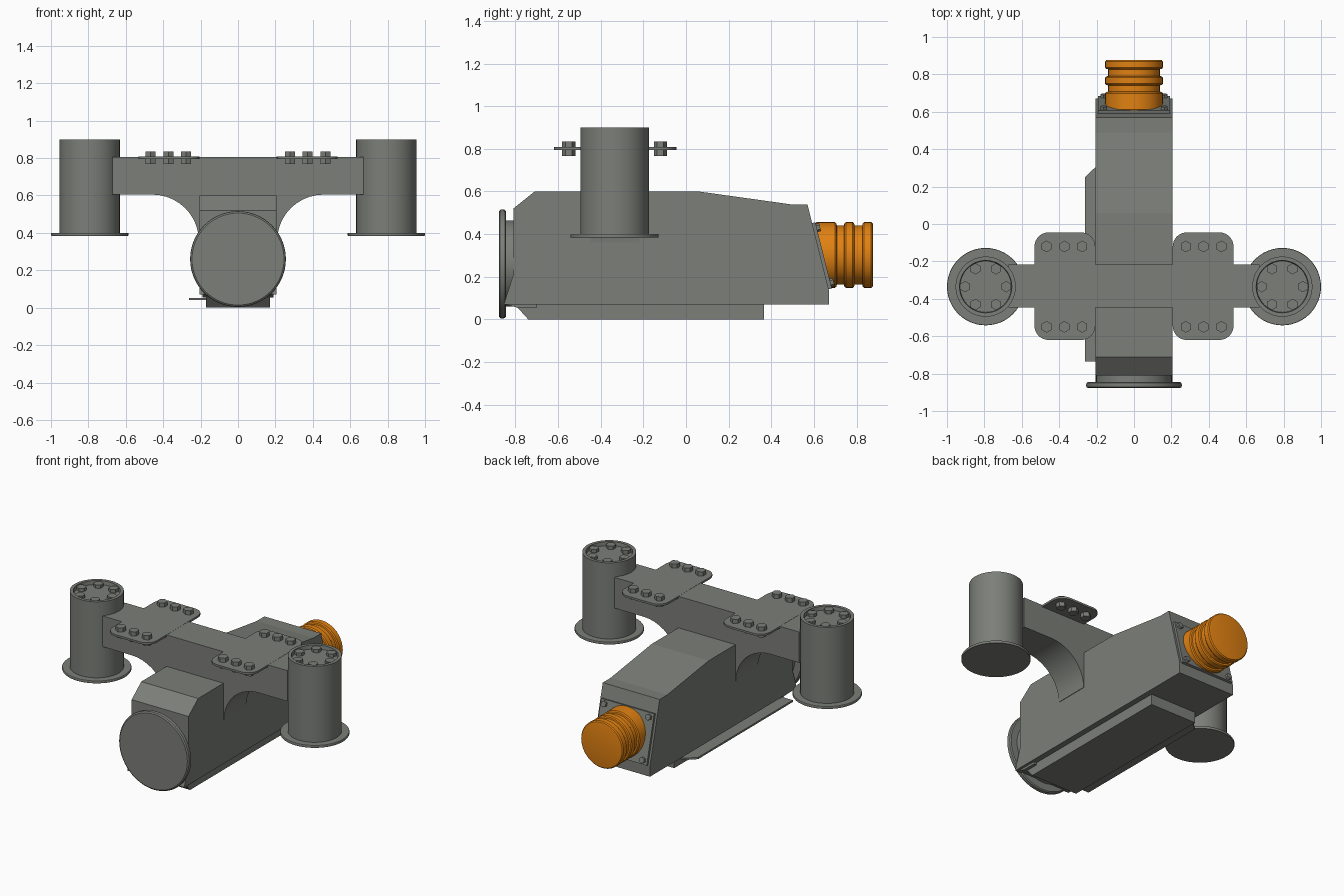
import bpy, bmesh, math
from mathutils import Matrix, Vector

if "Cube" in bpy.data.objects:
    bpy.data.objects.remove(bpy.data.objects["Cube"])


def material(name, rgb):
    m = bpy.data.materials.new(name)
    m.diffuse_color = (*rgb, 1)
    m.use_nodes = True
    m.node_tree.nodes["Principled BSDF"].inputs["Base Color"].default_value = m.diffuse_color
    return m


GREY = material("grey_steel", (0.20, 0.21, 0.19))
ORANGE = material("orange_rubber", (0.75, 0.22, 0.006))


def finish(name, bm, mat, smooth=True, matrix=None):
    bmesh.ops.recalc_face_normals(bm, faces=bm.faces)
    me = bpy.data.meshes.new(name)
    bm.to_mesh(me)
    bm.free()
    me.materials.append(mat)
    ob = bpy.data.objects.new(name, me)
    bpy.context.collection.objects.link(ob)
    if matrix:
        ob.matrix_world = matrix
    if smooth:
        bpy.ops.object.select_all(action='DESELECT')
        ob.select_set(True)
        bpy.context.view_layer.objects.active = ob
        bpy.ops.object.shade_smooth_by_angle(angle=math.radians(32))
    return ob


def extrude(name, pts, axis, a, b, mat=GREY, smooth=False, matrix=None):
    """Extrude a 2D profile along an axis; the profile uses the other two axes."""
    bm = bmesh.new()
    def co(p, d):
        q = list(p)
        q.insert(axis, d)
        return q
    lo = [bm.verts.new(co(p, a)) for p in pts]
    hi = [bm.verts.new(co(p, b)) for p in pts]
    bm.faces.new(lo)
    bm.faces.new(hi)
    n = len(pts)
    for i in range(n):
        j = (i + 1) % n
        bm.faces.new((lo[i], lo[j], hi[j], hi[i]))
    return finish(name, bm, mat, smooth, matrix)


def lathe(name, prof, matrix, mat=GREY, n=48):
    """Spin (radius, height) points round local z and cap both ends."""
    bm = bmesh.new()
    rings = [[bm.verts.new((r * math.cos(2 * math.pi * i / n), r * math.sin(2 * math.pi * i / n), h))
              for i in range(n)] for r, h in prof]
    for p, q in zip(rings, rings[1:]):
        for i in range(n):
            j = (i + 1) % n
            bm.faces.new((p[i], p[j], q[j], q[i]))
    bm.faces.new(rings[0])
    bm.faces.new(rings[-1])
    return finish(name, bm, mat, True, matrix)


def hexagon(name, r, z0, z1, matrix):
    pts = [(r * math.cos(math.radians(30 + 60 * i)), r * math.sin(math.radians(30 + 60 * i))) for i in range(6)]
    return extrude(name, pts, 2, z0, z1, matrix=matrix)


def arc(cx, cy, rx, ry, a0, a1, n):
    return [(cx + rx * math.cos(math.radians(a0 + (a1 - a0) * i / n)),
             cy + ry * math.sin(math.radians(a0 + (a1 - a0) * i / n))) for i in range(n + 1)]


def along_y(y, z):
    return Matrix.Translation((0, y, z)) @ Matrix.Rotation(-math.pi / 2, 4, 'X')


# Main housing, side profile in (y, z)
extrude("main_housing", [(-0.81, 0.52), (-0.71, 0.60), (0.06, 0.60), (0.49, 0.54), (0.57, 0.54),
                         (0.67, 0.14), (0.67, 0.07), (-0.855, 0.07), (-0.81, 0.21)], 0, -0.207, 0.207)
extrude("front_lip", [(-0.855, 0.072), (-0.70, 0.072), (-0.70, 0.055), (-0.79, 0.055)], 0, -0.19, 0.19)

# Bottom slab and the one-sided ledge
extrude("bottom_slab", [(-0.79, 0.075), (-0.79, 0.055), (-0.74, 0), (0.365, 0), (0.365, 0.075)], 0, -0.17, 0.17)
extrude("side_ledge", [(-0.263, -0.735), (-0.263, 0.25), (-0.205, 0.305), (-0.15, 0.305), (-0.15, -0.735)],
        2, 0.04, 0.052)

# Cross arm with curved gussets, front profile in (x, z)
half = [(0.20, 0.36)] + arc(0.46, 0.36, 0.25, 0.245, 180, 90, 10) + [(0.672, 0.605), (0.672, 0.807)]
extrude("cross_arm", half + [(-x, z) for x, z in reversed(half)], 1, -0.447, -0.217, smooth=True)

# Round front plate on a short stem
lathe("front_stem", [(0.202, 0), (0.202, 0.06)], along_y(-0.85, 0.262))
lathe("front_disc", [(0.246, 0), (0.254, 0.006), (0.256, 0.014), (0.254, 0.028), (0.247, 0.034)],
      along_y(-0.878, 0.26), n=64)

# Sloped rear mounting plate with corner bolts
slope = Vector((0, -0.10, 0.40)).normalized()
normal = Vector((0, 0.40, 0.10)).normalized()
mid = Vector((0, 0.632, 0.297))
frame = Matrix((Vector((-1, 0, 0)), slope, normal)).transposed().to_4x4()
frame.translation = mid
extrude("rear_plate", [(-0.193, -0.16), (0.193, -0.16), (0.193, 0.16), (-0.193, 0.16)], 2, -0.01, 0.014,
        matrix=frame)
for sx in (-1, 1):
    for sy in (-1, 1):
        hexagon("rear_bolt", 0.02, 0.01, 0.03, frame @ Matrix.Translation((sx * 0.162, sy * 0.133, 0)))

# Orange ribbed buffer
ribs = [(0.150, 0.0)]
for a, b in ((0.005, 0.105), (0.142, 0.188), (0.228, 0.275)):
    ribs += [(0.138, a - 0.002), (0.148, a), (0.154, a + 0.007), (0.154, b - 0.007), (0.148, b), (0.138, b + 0.002)]
ribs[-1] = (0.140, 0.277)
lathe("rear_buffer", ribs[1:], along_y(0.601, 0.302), ORANGE)

for s in (-1, 1):
    # Recessed end cylinders with base flange
    at = Matrix.Translation((s * 0.793, -0.335, 0))
    lathe("end_cylinder", [(0.161, 0.39), (0.161, 0.90), (0.140, 0.90), (0.137, 0.875)], at)
    lathe("base_flange", [(0.205, 0.384), (0.207, 0.387), (0.207, 0.397), (0.205, 0.40)], at)
    for i in range(6):
        a = math.radians(60 * i)
        hexagon("cylinder_bolt", 0.03, 0.87, 0.896,
                at @ Matrix.Translation((0.11 * math.cos(a), 0.11 * math.sin(a), 0)))
    # Rounded bolt-on plates across the arm
    x0, x1, y0, y1, r = 0.207, 0.532, -0.62, -0.045, 0.075
    pts = (arc(x1 - r, y1 - r, r, r, 0, 90, 8) + arc(x0 + r, y1 - r, r, r, 90, 180, 8)
           + arc(x0 + r, y0 + r, r, r, 180, 270, 8) + arc(x1 - r, y0 + r, r, r, 270, 360, 8))
    extrude("arm_plate", [(s * x, y) for x, y in pts], 2, 0.795, 0.808, smooth=True)
    for x in (0.277, 0.372, 0.467):
        for y in (-0.12, -0.55):
            hexagon("plate_bolt", 0.031, 0.767, 0.835, Matrix.Translation((s * x, y, 0)))
